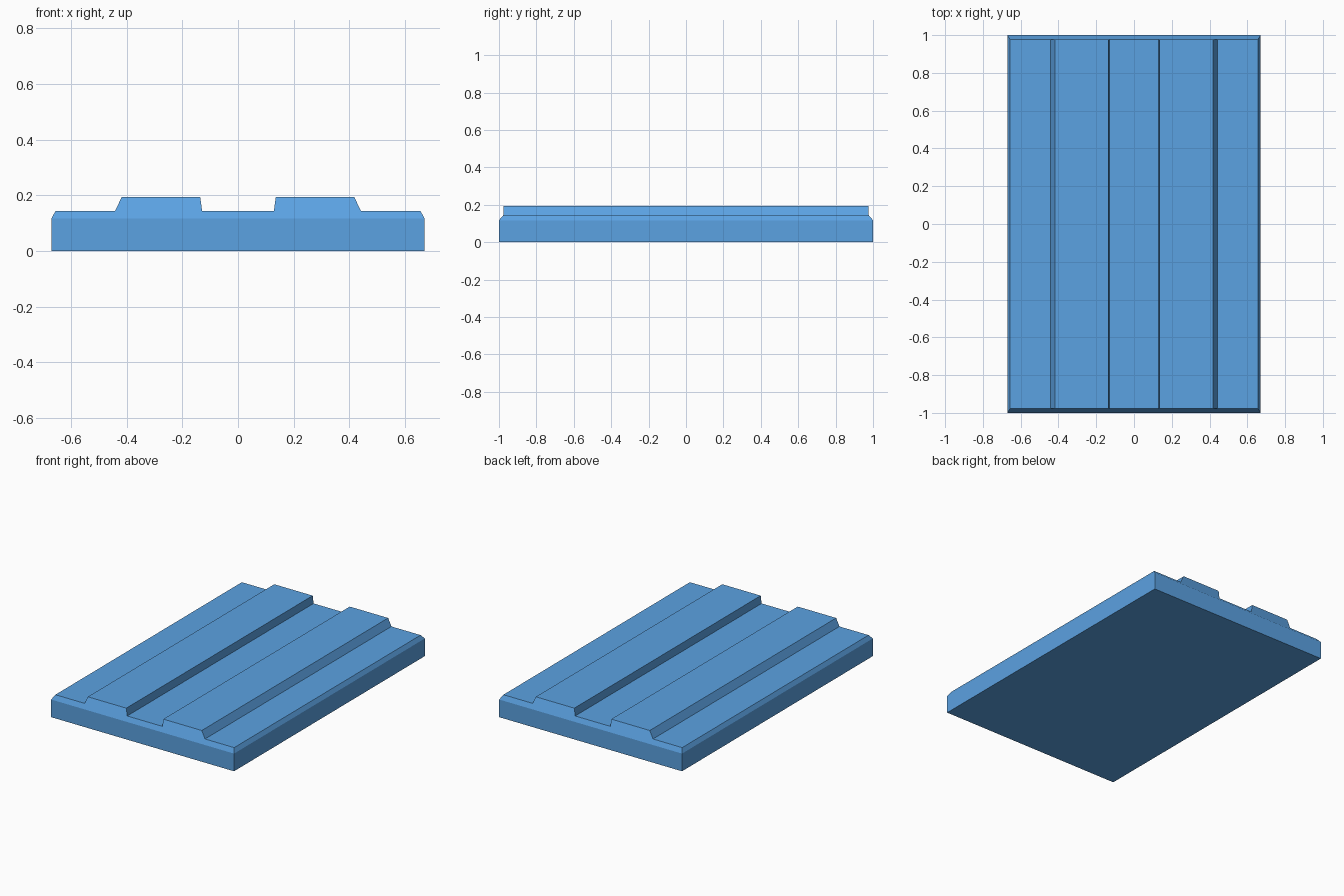
import bpy, bmesh

if "Cube" in bpy.data.objects:
    bpy.data.objects.remove(bpy.data.objects["Cube"])

W, L = 0.671, 1.0            # half width and half length
TW, TL = 0.656, 0.977        # half size of the chamfered top
Z_EDGE, Z_TOP, Z_RIDGE = 0.117, 0.144, 0.194

# Right half of the ridged top profile, mirrored for the left half
half = [(0.129, Z_TOP), (0.136, Z_RIDGE), (0.418, Z_RIDGE), (0.442, Z_TOP), (TW, Z_TOP)]
profile = [(-x, z) for x, z in reversed(half)] + half

bm = bmesh.new()


def ring(z):
    return [bm.verts.new((x, y, z)) for x, y in ((-W, -L), (W, -L), (W, L), (-W, L))]


# Slab: bottom and vertical sides
low, edge = ring(0), ring(Z_EDGE)
bm.faces.new(low[::-1])
for i in range(4):
    j = (i + 1) % 4
    bm.faces.new((low[i], low[j], edge[j], edge[i]))

# Ridged top running front to back
front = [bm.verts.new((x, -TL, z)) for x, z in profile]
back = [bm.verts.new((x, TL, z)) for x, z in profile]
for i in range(len(profile) - 1):
    bm.faces.new((front[i], front[i + 1], back[i + 1], back[i]))

# Chamfers on the long sides
bm.faces.new((edge[3], edge[0], front[0], back[0]))
bm.faces.new((edge[1], edge[2], back[-1], front[-1]))

# Front and back chamfers, each one face with its ridge ends
bm.faces.new([edge[0], edge[1]] + front[::-1])
bm.faces.new([edge[2], edge[3]] + back)

bmesh.ops.recalc_face_normals(bm, faces=bm.faces)
mesh = bpy.data.meshes.new("ridged_panel")
bm.to_mesh(mesh)
bm.free()
panel = bpy.data.objects.new("ridged_panel", mesh)
bpy.context.collection.objects.link(panel)

# Blue finish
blue = bpy.data.materials.new("blue")
blue.diffuse_color = (0.105, 0.36, 0.76, 1)
blue.use_nodes = True
blue.node_tree.nodes["Principled BSDF"].inputs["Base Color"].default_value = blue.diffuse_color
mesh.materials.append(blue)
